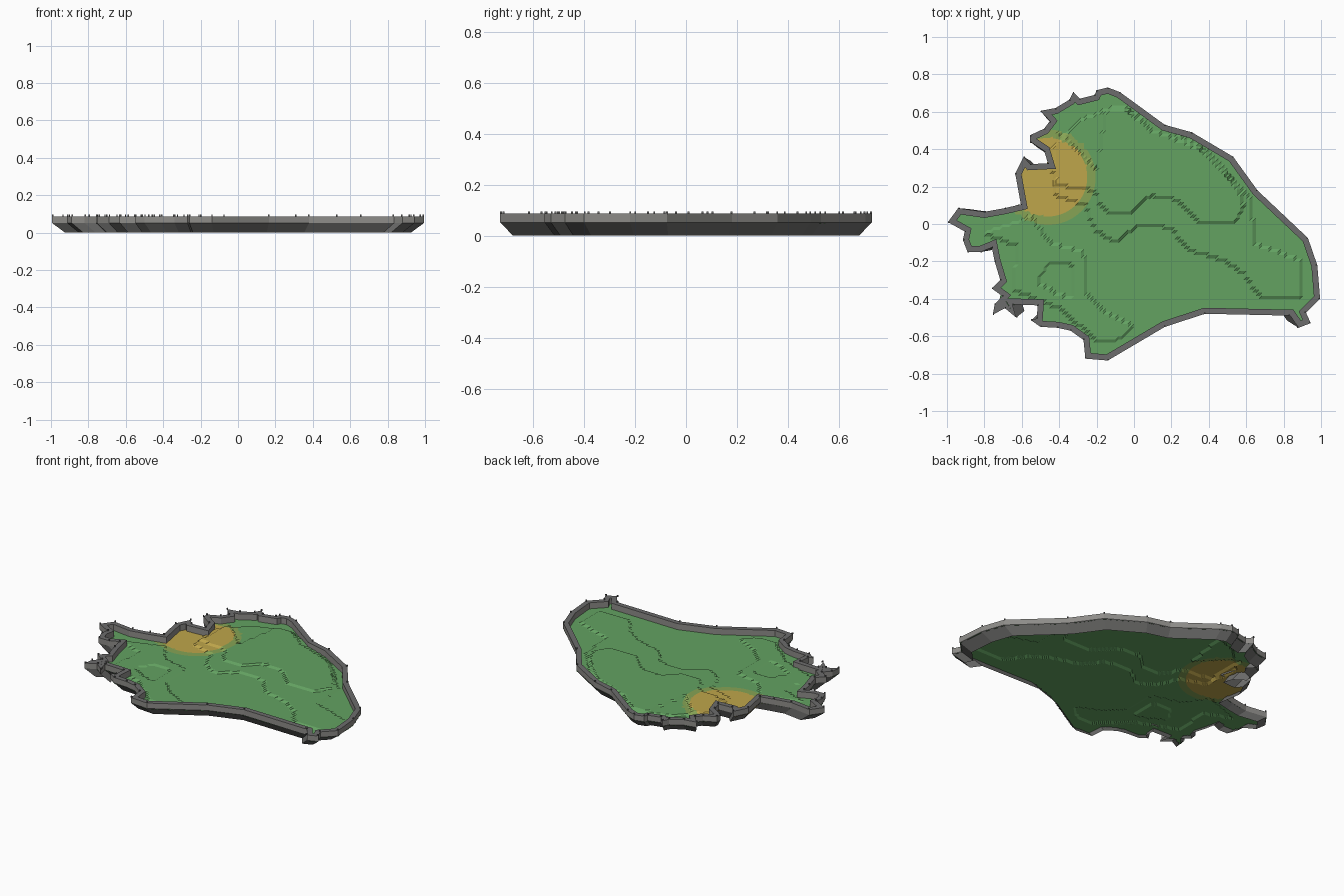
import bpy, bmesh, math
from mathutils import Vector

if "Cube" in bpy.data.objects:
    bpy.data.objects.remove(bpy.data.objects["Cube"])

TOP, MID, CELL, RIM = 0.087, 0.052, 0.0167, 0.032

# Coastline, clockwise from the western tip
COAST = [Vector(p) for p in [
    (-.995, .01), (-.94, .085), (-.8, .065), (-.69, .085), (-.605, .105), (-.635, .27),
    (-.59, .36), (-.555, .32), (-.46, .325), (-.48, .39), (-.555, .44), (-.555, .475),
    (-.48, .51), (-.45, .55), (-.5, .605), (-.42, .62), (-.345, .665), (-.325, .705),
    (-.29, .67), (-.21, .69), (-.2, .715), (-.14, .73), (-.075, .705), (.165, .53),
    (.31, .49), (.53, .36), (.66, .18), (.93, -.075), (.98, -.22), (.995, -.4),
    (.92, -.475), (.945, -.53), (.88, -.555), (.835, -.49), (.38, -.48), (.165, -.55),
    (-.14, -.73), (-.26, -.72), (-.27, -.62), (-.34, -.57), (-.41, -.555), (-.5, -.55),
    (-.55, -.515), (-.52, -.505), (-.515, -.435), (-.65, -.43), (-.63, -.5), (-.69, -.45),
    (-.755, -.485), (-.745, -.43), (-.705, -.385), (-.76, -.345), (-.715, -.3),
    (-.745, -.2), (-.76, -.125), (-.82, -.15), (-.89, -.15), (-.915, -.085), (-.905, -.04)]]
N = len(COAST)

# Terrace regions: height change and boundary
TERRACES = [
    (.009, [(-.42, .21), (-.21, .18), (-.18, .1), (-.13, .06), (-.02, .06), (.09, .155),
            (.22, .13), (.35, .01), (.54, 0), (.59, .1), (.55, .2), (.36, .4), (.1, .5),
            (-.05, .62), (-.15, .6), (-.2, .3), (-.4, .5)]),
    (.009, [(-.42, .155), (-.26, .1), (-.21, -.03), (-.1, -.1), (.03, 0), (.19, -.02),
            (.3, -.14), (.49, -.2), (.59, -.27), (.68, -.4), (.89, -.4), (.9, -.2),
            (.64, -.1), (.63, .12), (.4, .38), (.1, .56), (-.1, .63), (-.3, .55), (-.45, .4)]),
    (.008, [(-.8, -.05), (-.55, .04), (-.45, -.1), (-.27, -.15), (-.25, -.38), (-.17, -.46),
            (0, -.55), (-.1, -.63), (-.2, -.62), (-.4, -.45), (-.65, -.35), (-.62, -.12)]),
    (-.008, [(-.45, -.2), (-.33, -.22), (-.32, -.4), (-.4, -.38), (-.52, -.31)]),
]
BEACH = Vector((-.46, .25))


def material(name, rgb):
    m = bpy.data.materials.new(name)
    m.diffuse_color = (*rgb, 1)
    m.use_nodes = True
    m.node_tree.nodes["Principled BSDF"].inputs["Base Color"].default_value = m.diffuse_color
    return m


grass = material("grass green", (.125, .36, .12))
sand = material("sand gold", (.52, .38, .07))
blend = material("sandy green", (.24, .37, .09))
stone = material("wall grey", (.27, .265, .25))
cap = material("cap grey", (.15, .15, .15))
rock = material("rock grey", (.15, .15, .145))


def make(name, bm, mats):
    me = bpy.data.meshes.new(name)
    bm.to_mesh(me)
    bm.free()
    for m in mats:
        me.materials.append(m)
    ob = bpy.data.objects.new(name, me)
    bpy.context.collection.objects.link(ob)


def inside(p, poly):
    hit = False
    for i in range(len(poly)):
        a, b = poly[i - 1], poly[i]
        if (a[1] > p[1]) != (b[1] > p[1]) and \
                p[0] < (b[0] - a[0]) * (p[1] - a[1]) / (b[1] - a[1]) + a[0]:
            hit = not hit
    return hit


def nearest_coast(p):
    best = None
    for i in range(N):
        a, d = COAST[i - 1], COAST[i] - COAST[i - 1]
        q = a + d * max(0, min(1, (p - a).dot(d) / d.length_squared))
        if best is None or (q - p).length < (best - p).length:
            best = q
    return best


def inset(dist):
    out = []
    for i in range(N):
        d1 = (COAST[i] - COAST[i - 1]).normalized()
        d2 = (COAST[(i + 1) % N] - COAST[i]).normalized()
        n1, n2 = Vector((d1.y, -d1.x)), Vector((d2.y, -d2.x))
        out.append(COAST[i] + (n1 + n2) * dist / max(.45, 1 + n1.dot(n2)))
    return out


def bands(name, rings, mats, slots):
    """Closed strips joining successive (outline, z) rings."""
    bm = bmesh.new()
    vs = [[bm.verts.new((p.x, p.y, z)) for p in ring] for ring, z in rings]
    for k in range(len(vs) - 1):
        for i in range(N):
            j = (i + 1) % N
            f = bm.faces.new((vs[k][i], vs[k][j], vs[k + 1][j], vs[k + 1][i]))
            f.material_index = slots[k]
    make(name, bm, mats)


# Rock skirt below, wall with flat cap above
inner = inset(RIM)
bands("rock_skirt", [([p * .93 for p in COAST], 0), (COAST, MID)], [rock], [0])
bands("rim_wall", [(COAST, MID), (COAST, TOP), (inner, TOP), (inner, MID - .004)],
      [stone, cap], [0, 1, 0])

# Small posts on the rim corners
bm = bmesh.new()
for p in COAST:
    made = bmesh.ops.create_cube(bm, size=1)["verts"]
    bmesh.ops.scale(bm, vec=(.007, .007, .01), verts=made)
    q = p * .995
    bmesh.ops.translate(bm, vec=(q.x, q.y, TOP + .004), verts=made)
make("rim_posts", bm, [cap])

# Terraced ground sheet, clipped to the coastline
bm = bmesh.new()
verts = {}


def ground_vert(i, j):
    if (i, j) not in verts:
        p = Vector((i * CELL, j * CELL))
        z = MID - .004 + sum(h for h, poly in TERRACES if inside(p, poly))
        if not inside(p, COAST):
            p = nearest_coast(p)
        else:
            r = p - BEACH
            for ring in (.21, .255):   # pull points on to the sand circles
                if abs(r.length - ring) < CELL * .5:
                    p = BEACH + r.normalized() * ring
        verts[i, j] = bm.verts.new((p.x, p.y, z))
    return verts[i, j]


for i in range(-61, 61):
    for j in range(-46, 46):
        if inside(((i + .5) * CELL, (j + .5) * CELL), COAST):
            a, b, c, d = [ground_vert(i + u, j + v) for u, v in ((0, 0), (1, 0), (1, 1), (0, 1))]
            for tri in ((a, b, c), (a, c, d)):
                f = bm.faces.new(tri)
                dist = (f.calc_center_median().xy - BEACH).length
                f.material_index = 1 if dist < .21 else 2 if dist < .255 else 0
bmesh.ops.dissolve_degenerate(bm, dist=1e-5, edges=bm.edges)
make("terraced_ground", bm, [grass, sand, blend])
